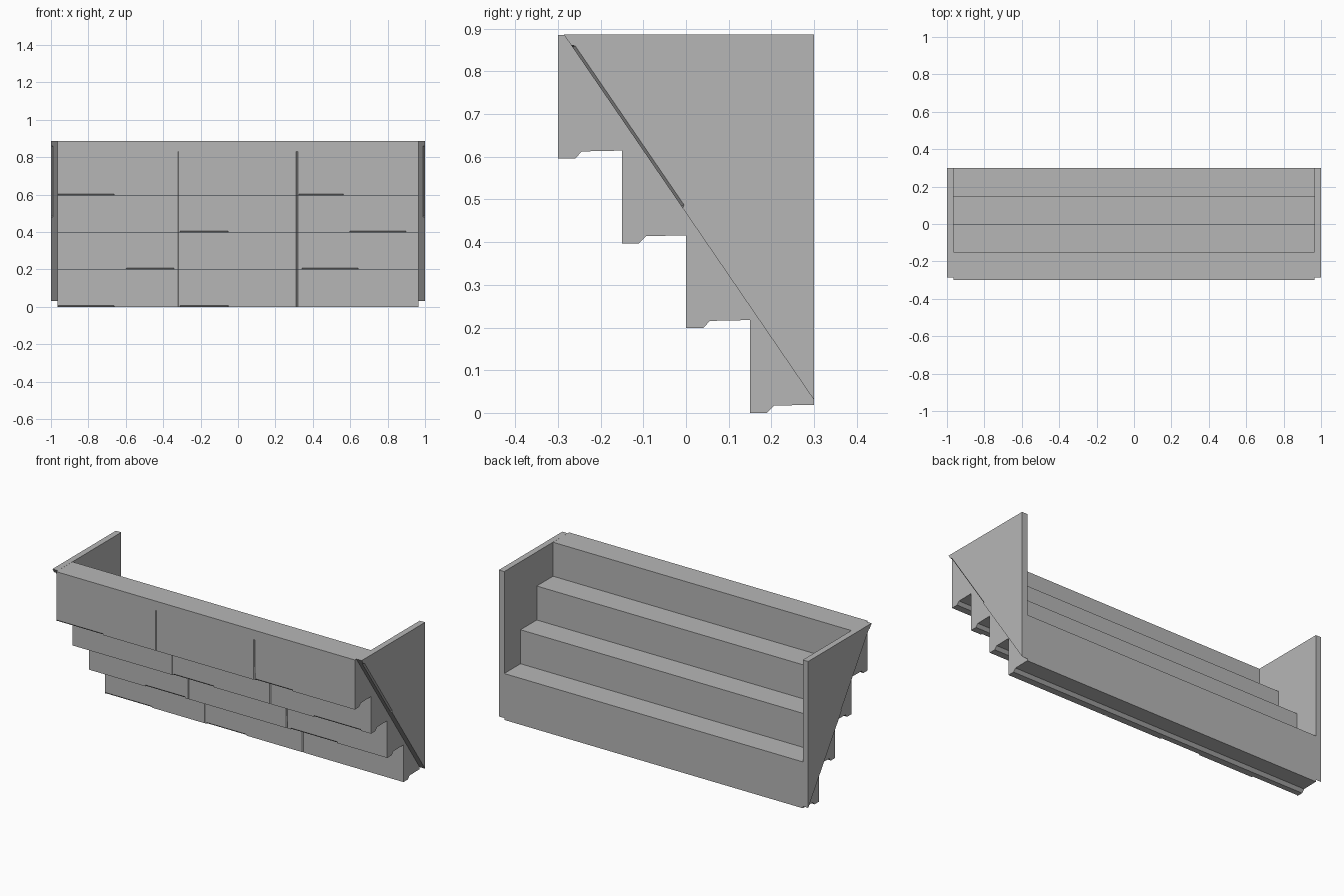
import bpy, bmesh

if "Cube" in bpy.data.objects:
    bpy.data.objects.remove(bpy.data.objects["Cube"])

stone = bpy.data.materials.new("grey stone")
stone.diffuse_color = (0.47, 0.47, 0.47, 1)
stone.use_nodes = True
stone.node_tree.nodes["Principled BSDF"].inputs["Base Color"].default_value = stone.diffuse_color


def loft(name, sections):
    """Skin a list of (x, [(y, z), ...]) cross-sections and cap both ends."""
    bm = bmesh.new()
    rings = [[bm.verts.new((x, y, z)) for y, z in pts] for x, pts in sections]
    n = len(rings[0])
    for a, b in zip(rings, rings[1:]):
        for i in range(n):
            j = (i + 1) % n
            bm.faces.new((a[i], a[j], b[j], b[i]))
    bm.faces.new(rings[0][::-1])
    bm.faces.new(rings[-1])
    bmesh.ops.remove_doubles(bm, verts=bm.verts[:], dist=0.00005)
    bmesh.ops.recalc_face_normals(bm, faces=bm.faces[:])
    mesh = bpy.data.meshes.new(name)
    bm.to_mesh(mesh)
    bm.free()
    mesh.materials.append(stone)
    obj = bpy.data.objects.new(name, mesh)
    bpy.context.collection.objects.link(obj)
    return obj


END = 0.965      # half length of the stone courses
DEPTH = 0.15     # depth of one course
HEIGHT = 0.29    # height of one course


def course_profile(front, base, chip, seam):
    """Block section with a drip lip below and an optional chipped edge."""
    back, f = front + DEPTH, front + seam
    return [(f, base + chip), (f + chip, base),
            (front + 0.04, base), (front + 0.056, base + 0.017),
            (back, base + 0.019), (back, base + HEIGHT),
            (front, base + HEIGHT), (front, base + 0.235)]


# Overhanging courses, bottom to top, with the chipped stretches of each
chips = [
    [(-END, -0.66), (-0.312, -0.05)],
    [(-0.60, -0.34), (0.34, 0.645)],
    [(-0.312, -0.05), (0.595, 0.90)],
    [(-END, -0.66), (0.323, 0.565)],
]
for k, stretches in enumerate(chips):
    front, base = 0.15 - 0.15 * k, 0.1985 * k
    stops = {(-END, 0, 0), (END, 0, 0)}
    for a, b in stretches:
        stops |= {(a, 0, 0), (a + 0.003, 0.008, 0),
                  (b - 0.003, 0.008, 0), (b, 0, 0)}
    # Vertical joints between neighbouring blocks
    for x, width, deep in ((-0.32, 0.002, 0.003), (0.315, 0.005, 0.007)):
        stops |= {(x - width, 0, 0), (x, 0, deep), (x + width, 0, 0)}
    loft(f"stone_course_{k + 1}",
         [(x, course_profile(front, base, c, s)) for x, c, s in sorted(stops)])


def wall_profile(notch):
    """Triangular cheek wall with a notch along part of its sloping edge."""
    top, low = (-0.286, 0.886), (0.3, 0.03)

    def on_edge(t, inset):
        return (top[0] + (low[0] - top[0]) * t + inset * 0.825,
                top[1] + (low[1] - top[1]) * t + inset * 0.565)

    return [top, on_edge(0.03, 0), on_edge(0.035, notch),
            on_edge(0.47, notch), on_edge(0.475, 0), low, (0.3, 0.886)]


# Cheek walls at both ends
for side, name in ((-1, "left_cheek_wall"), (1, "right_cheek_wall")):
    loft(name, [(side * x, wall_profile(d))
                for x, d in ((END, 0), (0.99, 0), (1.0, 0.007))])
